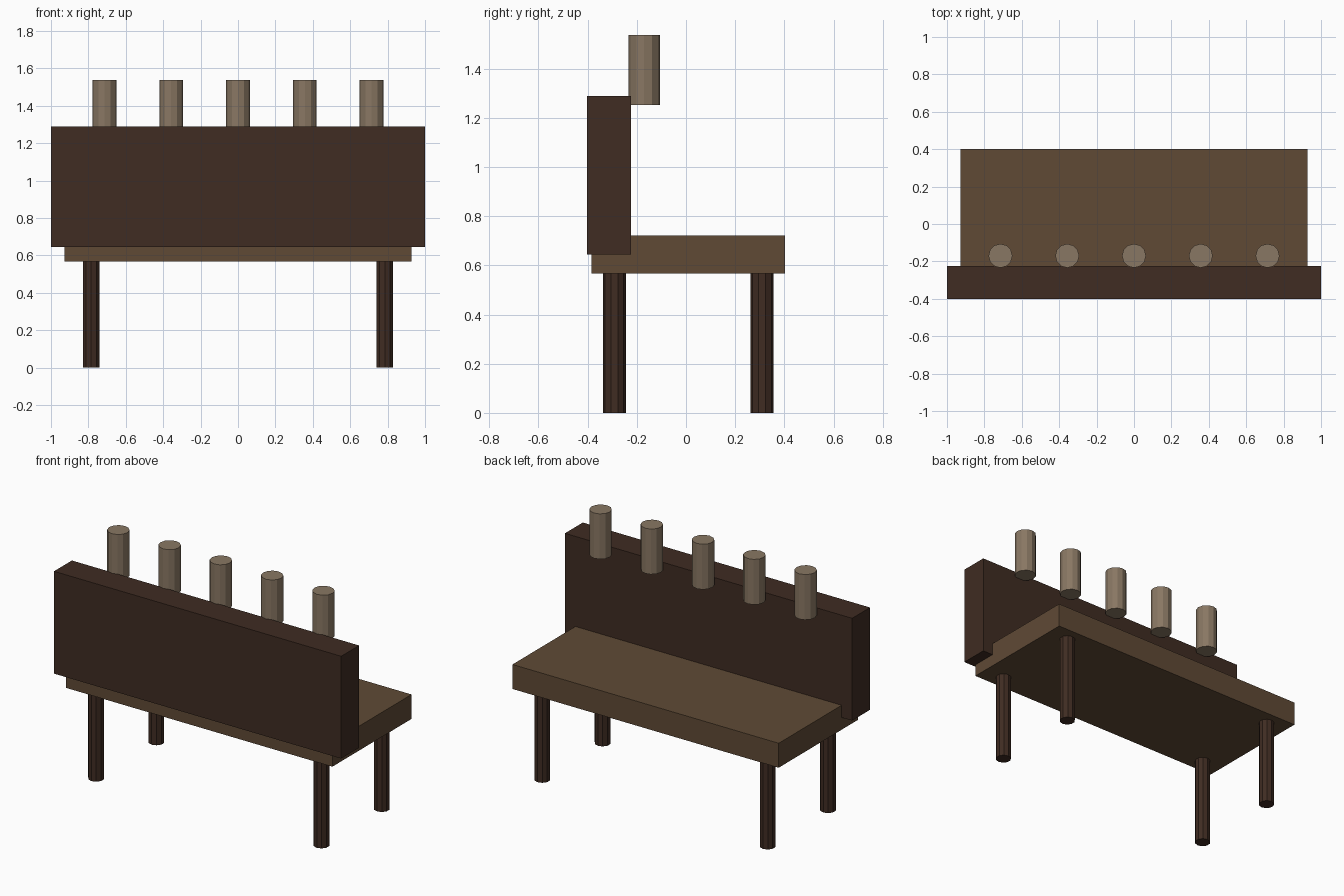
import bpy

if "Cube" in bpy.data.objects:
    bpy.data.objects.remove(bpy.data.objects["Cube"])


def material(name, color):
    m = bpy.data.materials.new(name)
    m.diffuse_color = (*color, 1)
    m.use_nodes = True
    m.node_tree.nodes["Principled BSDF"].inputs["Base Color"].default_value = m.diffuse_color
    return m


dark = material("dark_wood", (0.05, 0.025, 0.016))
mid = material("brown_wood", (0.115, 0.068, 0.036))
pale = material("pale_wood", (0.25, 0.185, 0.125))


def box(name, lo, hi, mat):
    bpy.ops.mesh.primitive_cube_add(
        size=1, location=[(a + b) / 2 for a, b in zip(lo, hi)])
    ob = bpy.context.object
    ob.name = name
    ob.scale = [b - a for a, b in zip(lo, hi)]
    bpy.ops.object.transform_apply(location=False, rotation=False, scale=True)
    ob.data.materials.append(mat)


def post(name, x, y, z0, z1, radius, sides, mat):
    bpy.ops.mesh.primitive_cylinder_add(
        vertices=sides, radius=radius, depth=z1 - z0,
        location=(x, y, (z0 + z1) / 2))
    ob = bpy.context.object
    ob.name = name
    ob.data.materials.append(mat)


# Seat slab and the backrest overlapping its rear edge
box("seat", (-0.927, -0.385, 0.567), (0.927, 0.402, 0.721), mid)
box("backrest", (-1, -0.402, 0.644), (1, -0.224, 1.288), dark)

# Four legs
for side, x in (("left", -0.785), ("right", 0.785)):
    for end, y in (("front", -0.291), ("back", 0.309)):
        post(f"{end}_{side}_leg", x, y, 0, 0.567, 0.0465, 10, dark)

# Row of pegs along the top of the backrest
for i in range(5):
    post(f"peg_{i + 1}", (i - 2) * 0.357, -0.17, 1.252, 1.537, 0.064, 12, pale)
